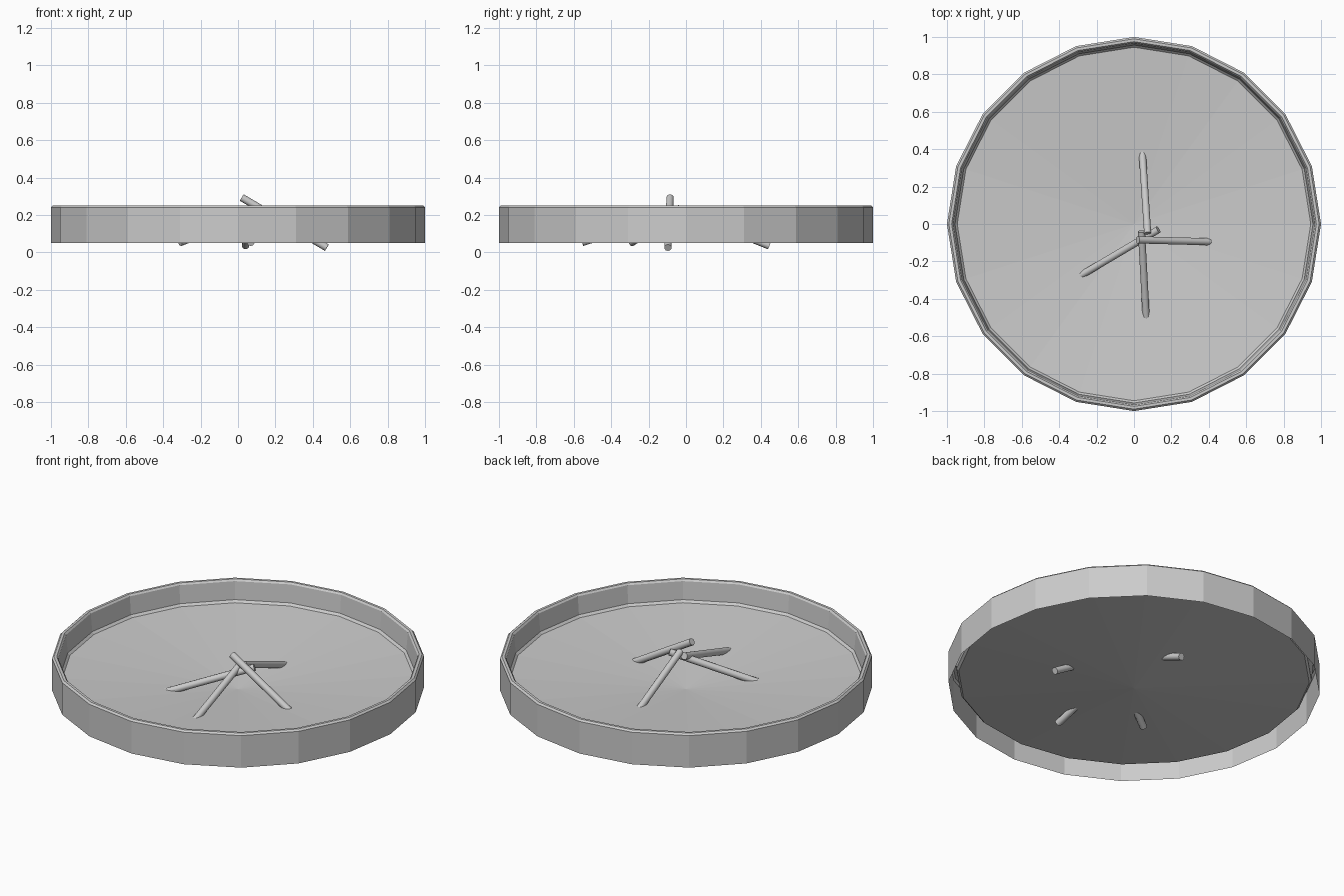
import bpy, bmesh, math
from mathutils import Vector

if "Cube" in bpy.data.objects:
    bpy.data.objects.remove(bpy.data.objects["Cube"])

SIDES = 20


def finish(bm, name):
    mesh = bpy.data.meshes.new(name)
    bm.to_mesh(mesh)
    bm.free()
    obj = bpy.data.objects.new(name, mesh)
    bpy.context.collection.objects.link(obj)
    return obj


def lathe(name, profile, centre_z):
    """Revolve (radius, z) points and close the last ring to a centre point."""
    bm = bmesh.new()
    rings = []
    for r, z in profile:
        rings.append([bm.verts.new((r * math.cos(2 * math.pi * i / SIDES),
                                    r * math.sin(2 * math.pi * i / SIDES), z))
                      for i in range(SIDES)])
    for a, b in zip(rings, rings[1:]):
        for i in range(SIDES):
            j = (i + 1) % SIDES
            bm.faces.new((a[i], a[j], b[j], b[i]))
    centre = bm.verts.new((0, 0, centre_z))
    last = rings[-1]
    for i in range(SIDES):
        bm.faces.new((last[i], last[(i + 1) % SIDES], centre))
    return finish(bm, name)


def stick(name, top, bottom, radius=0.02):
    top, bottom = Vector(top), Vector(bottom)
    axis = top - bottom
    bm = bmesh.new()
    bmesh.ops.create_cone(bm, cap_ends=True, segments=10, radius1=radius,
                          radius2=radius, depth=axis.length)
    obj = finish(bm, name)
    obj.location = (top + bottom) / 2
    obj.rotation_mode = 'QUATERNION'
    obj.rotation_quaternion = axis.to_track_quat('Z', 'Y')
    for p in obj.data.polygons:
        p.use_smooth = len(p.vertices) == 4


# Shallow bowl: outer wall (open below), bevelled rim, inner wall, dished floor
lathe("fire_bowl", [(1.0, 0.05), (1.0, 0.24), (0.99, 0.25), (0.975, 0.25),
                    (0.967, 0.24), (0.957, 0.135), (0.945, 0.122)], 0.05)

# Sticks leaning together, with tips poking through the floor
stick("stick_right", (0.02, -0.085, 0.293), (0.475, -0.097, 0.025))
stick("stick_front", (0.04, -0.04, 0.22), (0.068, -0.555, 0.053))
stick("stick_back", (0.073, -0.05, 0.235), (0.04, 0.445, 0.035))
stick("stick_left", (0.13, -0.03, 0.225), (-0.31, -0.29, 0.052))
